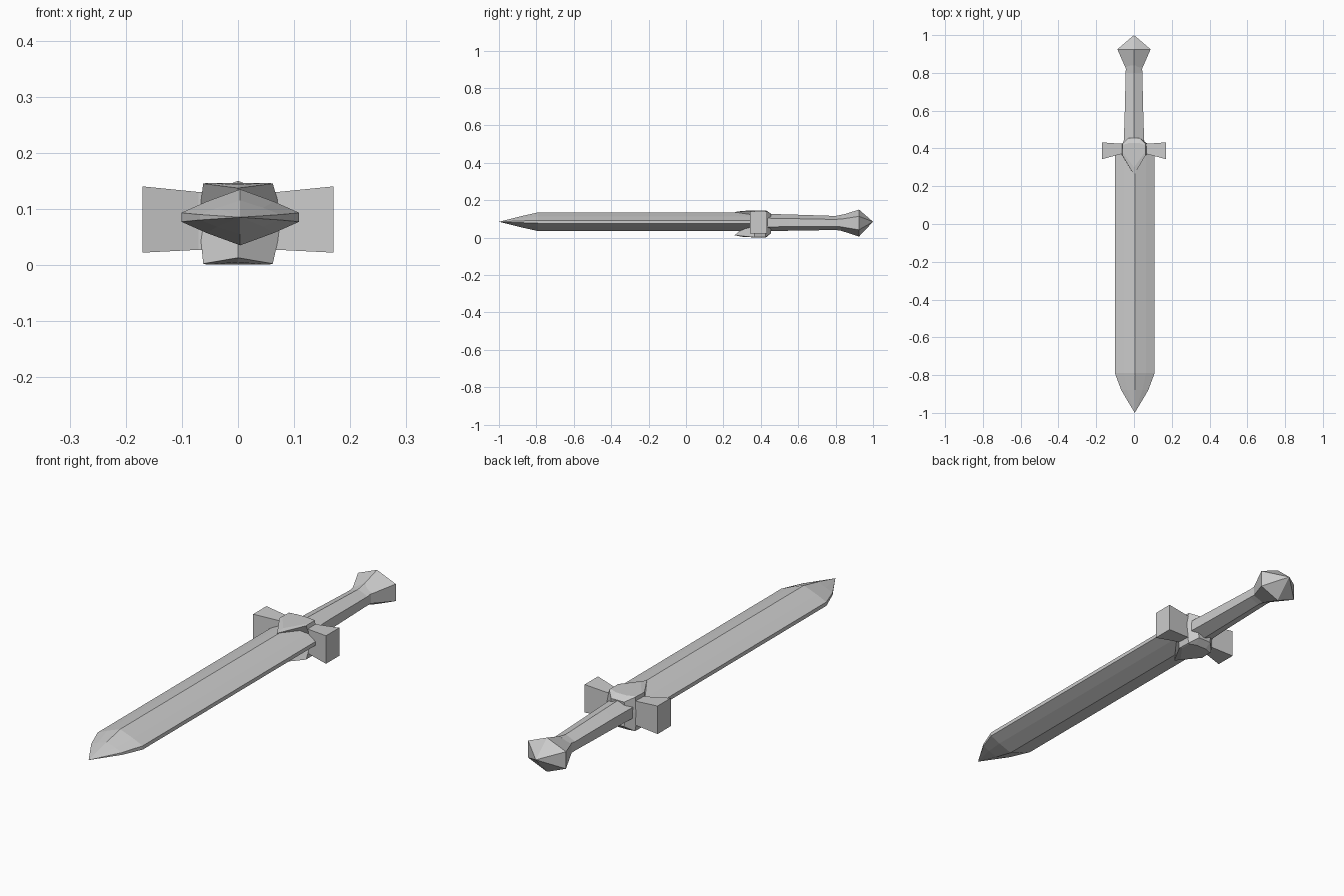
import bpy, bmesh

if "Cube" in bpy.data.objects:
    bpy.data.objects.remove(bpy.data.objects["Cube"])

ZC = 0.083  # height of the sword's long axis


def finish(name, bm):
    bmesh.ops.remove_doubles(bm, verts=bm.verts, dist=0.0005)
    bmesh.ops.recalc_face_normals(bm, faces=bm.faces)
    mesh = bpy.data.meshes.new(name)
    bm.to_mesh(mesh)
    bm.free()
    obj = bpy.data.objects.new(name, mesh)
    bpy.context.collection.objects.link(obj)
    return obj


def loft(name, rings):
    """Join equal-length rings of points into a closed solid."""
    bm = bmesh.new()
    loops = [[bm.verts.new(p) for p in ring] for ring in rings]
    n = len(loops[0])
    for a, b in zip(loops, loops[1:]):
        for i in range(n):
            j = (i + 1) % n
            bm.faces.new((a[i], a[j], b[j], b[i]))
    bm.faces.new(loops[0])
    bm.faces.new(loops[-1])
    return finish(name, bm)


def hex_ring(y, w, top, bottom, x=0.0):
    """Six-sided section with a ridge above and below."""
    mid, h = (top + bottom) / 2, (top - bottom) / 4
    return [(x, y, top), (x + w, y, mid + h), (x + w, y, mid - h),
            (x, y, bottom), (x - w, y, mid - h), (x - w, y, mid + h)]


# Blade: ridged section with narrow flat edges, tapering to a point
half = [(0, 0.05), (0.06, 0.028), (0.105, 0.008)]
section = half + [(x, -z) for x, z in reversed(half)]
section += [(-x, -z) for x, z in half[1:]] + [(-x, z) for x, z in reversed(half[1:])]
stations = [(0.40, 1, 1), (-0.79, 1, 1), (-0.88, 0.68, 0.6), (-1.0, 0, 0)]
loft("blade", [[(0.004 + x * sx, y, ZC + 0.002 + z * sz) for x, z in section]
               for y, sx, sz in stations])

# Grip: six-sided, slightly narrowing towards the pommel
loft("grip", [hex_ring(0.40, 0.056, 0.128, 0.034),
              hex_ring(0.55, 0.050, 0.124, 0.037),
              hex_ring(0.80, 0.044, 0.116, 0.041),
              hex_ring(0.84, 0.043, 0.124, 0.036)])

# Pommel: faceted knob ending in a point
loft("pommel", [hex_ring(0.82, 0.042, 0.117, 0.040),
                hex_ring(0.925, 0.088, 0.150, 0.006),
                hex_ring(1.0, 0.0, 0.085, 0.085)])

# Crossguard: one bar, flaring at both ends
guard = []
for x, y0, y1, z0, z1 in [(-0.17, 0.343, 0.432, 0.022, 0.14),
                          (-0.07, 0.370, 0.425, 0.027, 0.13),
                          (0.07, 0.370, 0.425, 0.027, 0.13),
                          (0.17, 0.343, 0.432, 0.022, 0.14)]:
    guard.append([(x, y0, z0), (x, y1, z0), (x, y1, z1), (x, y0, z1)])
loft("crossguard", guard)

# Guard centre: raised shield with its point lying on the blade
plan = [(0, 0.26, 0.054), (0.062, 0.365, 0.062), (0.06, 0.425, 0.062),
        (0.03, 0.455, 0.045), (-0.03, 0.455, 0.045),
        (-0.06, 0.425, 0.062), (-0.062, 0.365, 0.062)]
crown = [(0, 0.30, 0.060), (0.055, 0.375, 0.0635), (0.055, 0.42, 0.0635),
         (0.025, 0.43, 0.062), (-0.025, 0.43, 0.062),
         (-0.055, 0.42, 0.0635), (-0.055, 0.375, 0.0635)]


def level(points, sign):
    scale = 1.0 if sign > 0 else 1.3
    return [(x, y, ZC + sign * (z if sign > 0 else min(z * scale, 0.083))) for x, y, z in points]


waist = [(0, 0.34, ZC), (0.08, 0.375, ZC), (0.078, 0.42, ZC),
         (0.035, 0.45, ZC), (-0.035, 0.45, ZC),
         (-0.07, 0.42, ZC), (-0.07, 0.375, ZC)]
loft("guard_centre", [level(crown, -1), level(plan, -1), waist,
                      level(plan, 1), level(crown, 1)])
